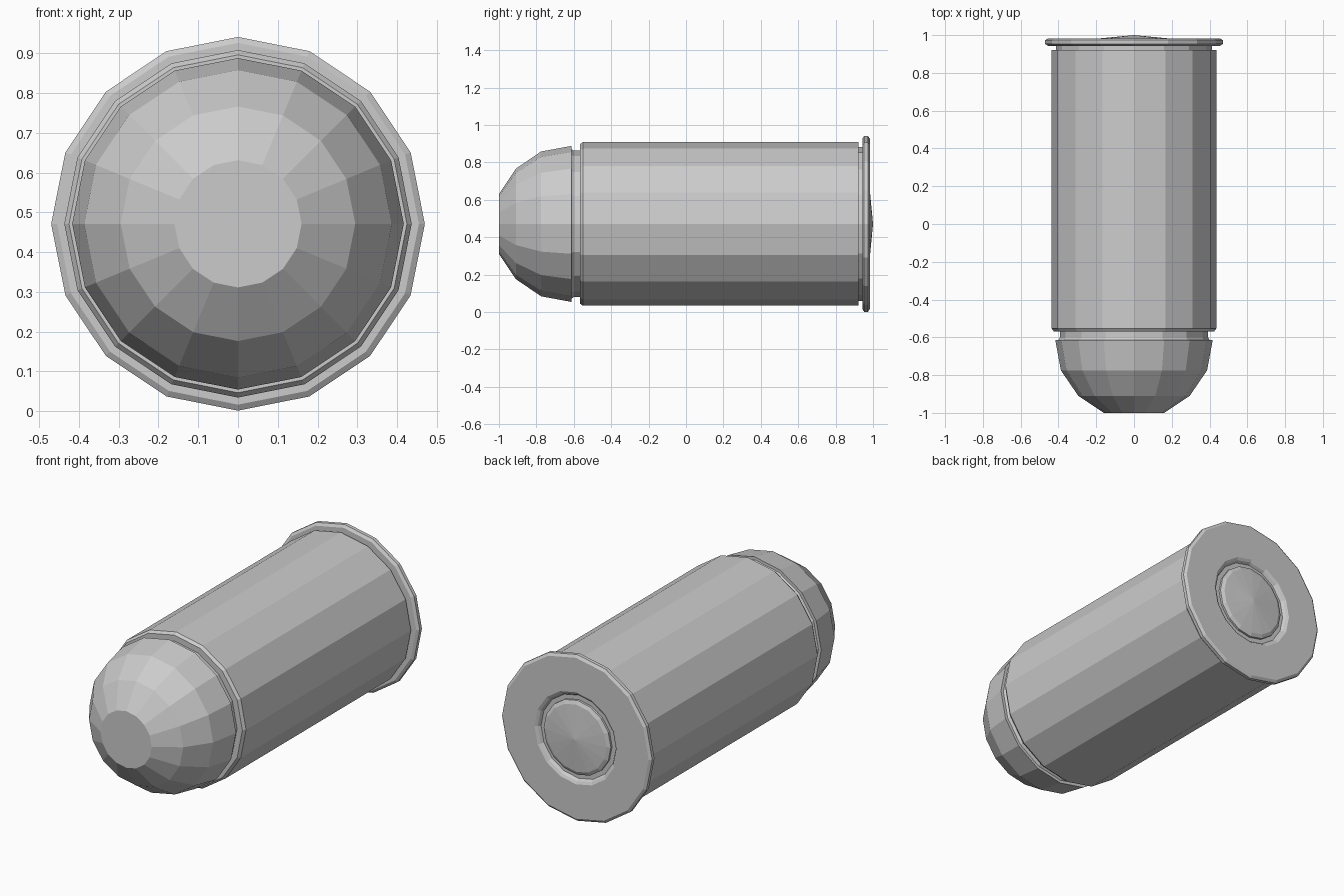
import bpy, bmesh, math

if "Cube" in bpy.data.objects:
    bpy.data.objects.remove(bpy.data.objects["Cube"])

SIDES = 16
AXIS_Z = 0.471


def lathe(name, profile):
    """Revolve (y, radius) points about the long axis, with flat faces and closed ends."""
    bm = bmesh.new()
    rings = []
    for y, r in profile:
        if r == 0:
            rings.append([bm.verts.new((0, y, AXIS_Z))])
            continue
        rings.append([bm.verts.new((r * math.sin(math.tau * i / SIDES), y,
                                    AXIS_Z + r * math.cos(math.tau * i / SIDES)))
                      for i in range(SIDES)])
    for a, b in zip(rings, rings[1:]):
        for i in range(SIDES):
            j = (i + 1) % SIDES
            if len(b) == 1:
                bm.faces.new((a[i], a[j], b[0]))
            else:
                bm.faces.new((a[i], a[j], b[j], b[i]))
    for ring in (rings[0], rings[-1]):
        if len(ring) > 1:
            bm.faces.new(ring)
    bmesh.ops.recalc_face_normals(bm, faces=bm.faces)
    mesh = bpy.data.meshes.new(name)
    bm.to_mesh(mesh)
    bm.free()
    obj = bpy.data.objects.new(name, mesh)
    bpy.context.collection.objects.link(obj)
    return obj


# Rounded nose with flat tip and a narrow neck going into the case
lathe("nose", [(-1.0, 0.16), (-0.91, 0.295), (-0.775, 0.387), (-0.613, 0.417),
               (-0.613, 0.40), (-0.60, 0.392), (-0.56, 0.392)])

# Case: bevelled mouth, straight wall, extraction groove, rim, primer pocket
lathe("case", [(-0.568, 0.385), (-0.568, 0.425), (-0.552, 0.437), (0.922, 0.437),
               (0.922, 0.412), (0.943, 0.412), (0.943, 0.455), (0.953, 0.47),
               (0.973, 0.47), (0.983, 0.455), (0.983, 0.26), (0.975, 0.245),
               (0.96, 0.235)])

# Domed primer cap
lathe("primer", [(0.955, 0.21), (0.972, 0.21), (0.982, 0.19), (0.988, 0.125), (1.0, 0)])
